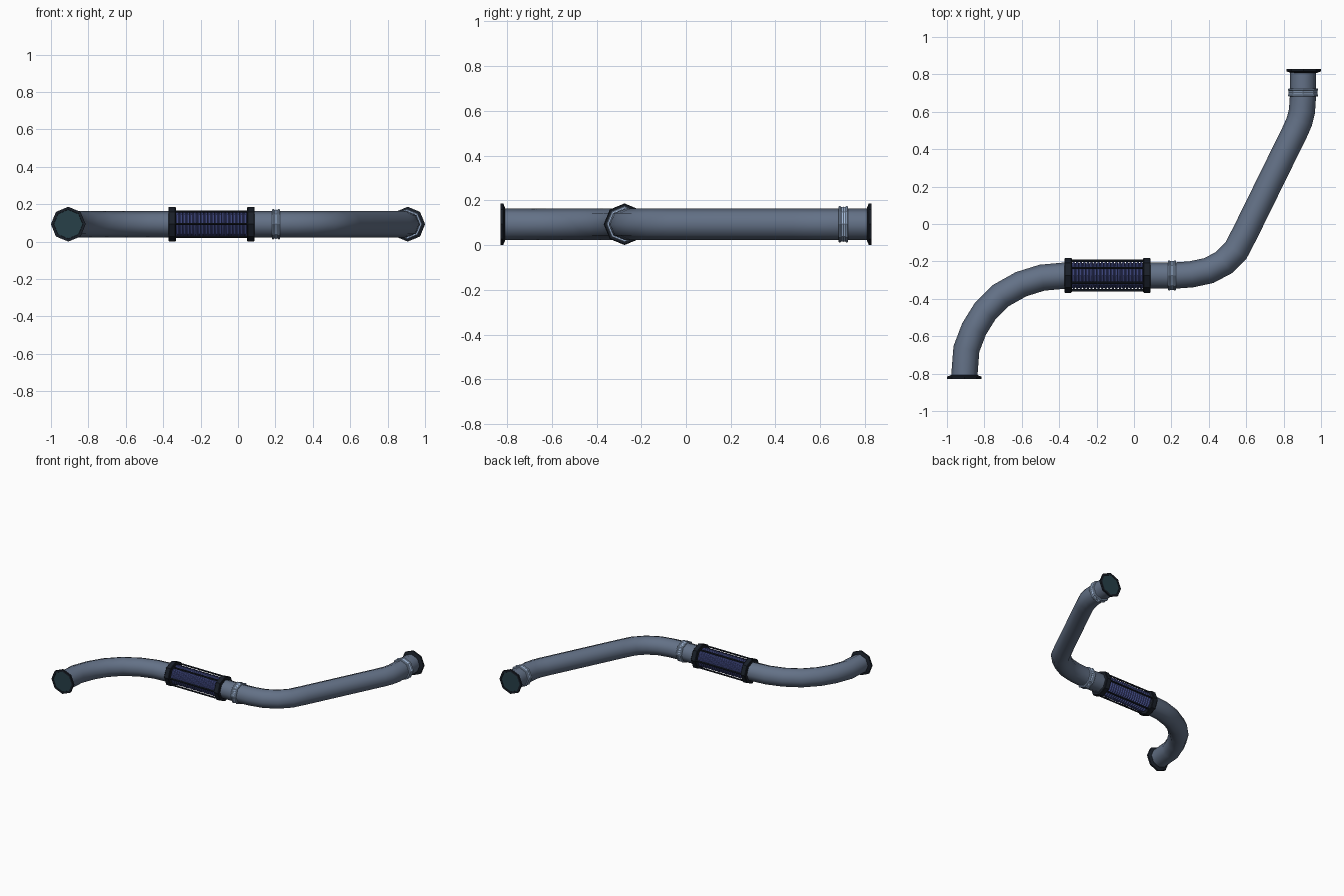
import bpy, bmesh
from math import cos, sin, pi, radians
from mathutils import Vector

if "Cube" in bpy.data.objects:
    bpy.data.objects.remove(bpy.data.objects["Cube"])

Z = 0.0935      # height of the pipe centreline
SIDES = 8
YM = -0.275     # y of the middle straight run
XL, XR = -0.9075, 0.9075


def mat(name, rgb):
    m = bpy.data.materials.new(name)
    m.diffuse_color = (*rgb, 1)
    m.use_nodes = True
    m.node_tree.nodes["Principled BSDF"].inputs["Base Color"].default_value = m.diffuse_color
    return m


STEEL = mat("steel", (0.125, 0.165, 0.24))
BRIGHT = mat("bright_steel", (0.36, 0.48, 0.68))
DARK = mat("dark_metal", (0.010, 0.014, 0.022))
BLUE = mat("blue_bellows", (0.07, 0.09, 0.30))
TEAL = mat("teal_cap", (0.02, 0.05, 0.065))


def tube(name, rings, material, sides=SIDES, caps=True, smooth=30):
    """Skin a list of rings (centre, direction, radius, mitre)."""
    bm = bmesh.new()
    up = Vector((0, 0, 1))
    loops = []
    for c, d, r, mitre in rings:
        side = Vector(d).normalized().cross(up)
        loops.append([bm.verts.new(Vector(c) + side * (r * mitre * cos(2 * pi * i / sides))
                                   + up * (r * sin(2 * pi * i / sides)))
                      for i in range(sides)])
    for a, b in zip(loops, loops[1:]):
        for i in range(sides):
            j = (i + 1) % sides
            bm.faces.new((a[i], a[j], b[j], b[i]))
    if caps:
        bm.faces.new(loops[0])
        bm.faces.new(loops[-1])
    bmesh.ops.recalc_face_normals(bm, faces=bm.faces)
    me = bpy.data.meshes.new(name)
    bm.to_mesh(me)
    bm.free()
    me.materials.append(material)
    ob = bpy.data.objects.new(name, me)
    bpy.context.collection.objects.link(ob)
    bpy.ops.object.select_all(action='DESELECT')
    ob.select_set(True)
    bpy.context.view_layer.objects.active = ob
    bpy.ops.object.shade_smooth_by_angle(angle=radians(smooth))
    return ob


def pipe(name, pts):
    """Mitred sweep along a flat path, held at radius 0.07."""
    p = [Vector((x, y, Z)) for x, y in pts]
    rings = []
    for i, c in enumerate(p):
        a = (c - p[i - 1]).normalized() if i else (p[1] - c).normalized()
        b = (p[i + 1] - c).normalized() if i < len(p) - 1 else a
        d = (a + b).normalized()
        rings.append((c, d, 0.07, 1 / d.dot(a)))
    return tube(name, rings, STEEL, smooth=60)


def lathe(name, origin, axis, profile, material, **kw):
    """Revolve (distance along axis, radius) pairs."""
    o, d = Vector(origin), Vector(axis)
    return tube(name, [(o + d * t, d, r, 1) for t, r in profile], material, **kw)


# Bent pipes
pipe("left_pipe", [(XL, -0.815), (-0.896, -0.668), (-0.855, -0.561), (-0.797, -0.468),
                   (-0.711, -0.382), (-0.604, -0.322), (-0.492, -0.287), (-0.36, YM)])
pipe("right_pipe", [(0.07, YM), (0.227, YM), (0.307, -0.269), (0.4, -0.249), (0.481, -0.206),
                    (0.545, -0.142), (0.594, -0.048), (0.862, 0.497), (0.885, 0.55),
                    (0.898, 0.604), (0.903, 0.679), (XR - 0.003, 0.815)])

# End flanges with dark inner caps
for name, x, s in (("left", XL, -1), ("right", XR, 1)):
    lathe(name + "_flange", (x, s * 0.83, Z), (0, s, 0),
          [(-0.022, 0.071), (-0.013, 0.093), (0, 0.093), (0, 0.078), (-0.004, 0.076)], DARK)
    lathe(name + "_end_cap", (x, s * 0.83, Z), (0, s, 0), [(-0.008, 0.078), (-0.002, 0.078)], TEAL)

# Beaded clamps
bead = [(-0.022, 0.069), (-0.022, 0.077), (-0.018, 0.081), (-0.013, 0.081), (-0.009, 0.077),
        (-0.003, 0.077), (0, 0.079)]
bead += [(-t, r) for t, r in reversed(bead[:-1])]
lathe("middle_clamp", (0.203, YM, Z), (1, 0, 0), bead, BRIGHT)
lathe("end_clamp", (0.904, 0.703, Z), (0, 1, 0), bead, BRIGHT)

# Flexible section: collars, ribbed bellows and guard rods
for name, x in (("left_collar", -0.352), ("right_collar", 0.069)):
    lathe(name, (x, YM, Z), (1, 0, 0),
          [(-0.02, 0.07), (-0.02, 0.089), (-0.016, 0.093), (0.016, 0.093), (0.02, 0.089), (0.02, 0.07)], DARK)

N = 20
step = 0.381 / N
ribs = []
for i in range(N):
    t = i * step
    ribs += [(t, 0.064), (t + step * 0.3, 0.073), (t + step * 0.7, 0.073)]
ribs.append((N * step, 0.064))
lathe("bellows", (-0.332, YM, Z), (1, 0, 0), ribs, BLUE)

for k in range(6):
    a = k * pi / 3
    lathe(f"guard_rod_{k}", (-0.34, YM + 0.079 * cos(a), Z + 0.079 * sin(a)), (1, 0, 0),
          [(0, 0.006), (0.4, 0.006)], DARK, sides=6)
